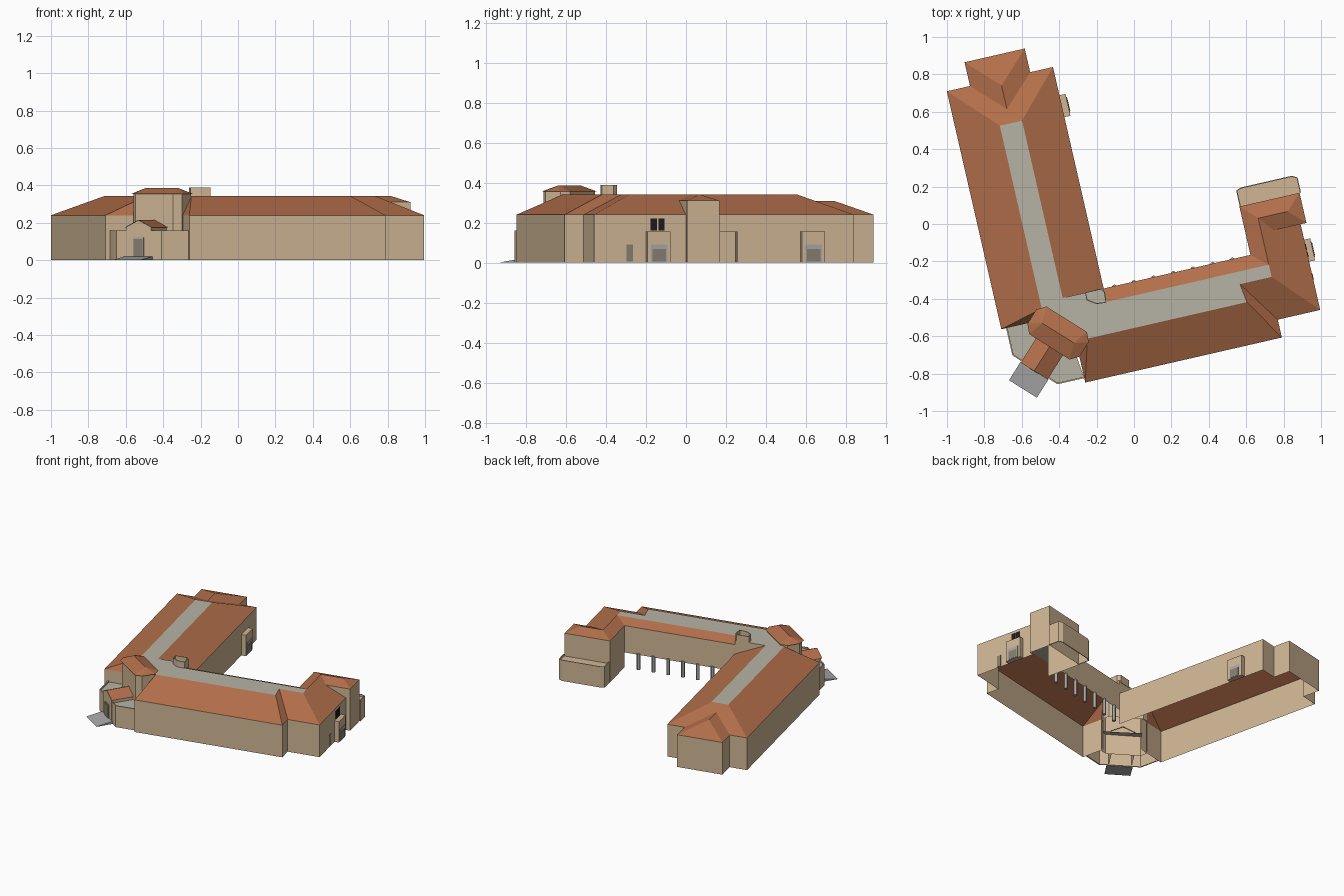
import bpy, bmesh
from math import radians
from mathutils import Matrix

if "Cube" in bpy.data.objects:
    bpy.data.objects.remove(bpy.data.objects["Cube"])

# the wings are turned 12.9 degrees; the entrance sits on their diagonal
WING = Matrix.Rotation(radians(12.9), 4, 'Z')
ENTRY = Matrix.Translation((-.406, -.583, 0)) @ Matrix.Rotation(radians(-32.1), 4, 'Z')
E, I, R = .24, .31, .342          # outer eave, inner eave, flat top heights


def material(name, rgb):
    m = bpy.data.materials.new(name)
    m.diffuse_color = (*rgb, 1)
    m.use_nodes = True
    m.node_tree.nodes["Principled BSDF"].inputs["Base Color"].default_value = m.diffuse_color
    return m


WALL = material("plaster", (.63, .47, .30))
TILE = material("terracotta", (.45, .16, .07))
FLAT = material("flat_roof", (.47, .45, .38))
STONE = material("stone", (.40, .39, .39))
DARK = material("dark_glass", (.012, .012, .014))
DOOR = material("door", (.25, .21, .16))


def mesh(name, faces, mat, frame=WING):
    bm = bmesh.new()
    for f in faces:
        bm.faces.new([bm.verts.new(p) for p in f])
    bmesh.ops.remove_doubles(bm, verts=bm.verts, dist=1e-4)
    bmesh.ops.recalc_face_normals(bm, faces=bm.faces)
    me = bpy.data.meshes.new(name)
    bm.to_mesh(me)
    bm.free()
    me.materials.append(mat)
    ob = bpy.data.objects.new(name, me)
    ob.matrix_world = frame
    bpy.context.collection.objects.link(ob)
    return ob


def walls(name, path, z0, z1, mat=WALL, frame=WING, closed=False, thick=0):
    ends = path[1:] + (path[:1] if closed else [])
    ob = mesh(name, [[(*a, z0), (*b, z0), (*b, z1), (*a, z1)]
                     for a, b in zip(path, ends)], mat, frame)
    if thick:
        s = ob.modifiers.new("thickness", 'SOLIDIFY')
        s.thickness, s.offset = thick, 0
    return ob


def slab(name, path, z, mat, frame=WING):
    return mesh(name, [[(*p, z) for p in path]], mat, frame)


def box(name, x0, x1, y0, y1, z0, z1, mat, frame=WING):
    c = [(x0, y0), (x1, y0), (x1, y1), (x0, y1)]
    faces = [[(*p, z) for p in c] for z in (z0, z1)]
    faces += [[(*c[i - 1], z0), (*c[i], z0), (*c[i], z1), (*c[i - 1], z1)] for i in range(4)]
    return mesh(name, faces, mat, frame)


# outer walls
walls("west_wing_walls", [(-.60, -.39), (-.817, -.39), (-.817, .915), (-.69, .915), (-.69, 1.045),
                          (-.36, 1.045), (-.36, .915), (-.235, .915), (-.235, -.3)], 0, E)
walls("south_wing_walls", [(-.443, -.60), (-.443, -.768), (.635, -.768), (.635, -.67),
                           (.868, -.67), (.868, -.2)], 0, E)
walls("end_block_walls", [(.9, -.2), (.9, -.035), (.57, -.035), (.57, -.3)], 0, I)
mesh("end_block_south_wall", [[(.868, -.2, 0), (.9, -.2, 0), (.9, -.2, I), (.72, -.2, I), (.868, -.2, E)]], WALL)

# courtyard wall carried on columns
walls("courtyard_wall", [(-.235, -.3), (.57, -.3)], .11, I)
mesh("courtyard_gables", [[(-.235, -.3, E), (-.235, -.3, R), (-.46, -.3, R)],
                          [(-.235, -.3, I), (-.235, -.3, R), (-.235, -.373, R)]], WALL)
for k in range(7):
    bpy.ops.mesh.primitive_cylinder_add(vertices=12, radius=.013, depth=.12,
                                        location=WING @ Matrix.Translation((.47 - .108 * k, -.305, .06)).translation)
    col = bpy.context.object
    col.name = "column"
    col.data.materials.append(STONE)
    bpy.ops.object.shade_smooth_by_angle()

# flat top shared by both wings
slab("flat_top", [(-.582, .672), (-.46, .672), (-.46, -.3), (-.235, -.3), (-.235, -.373), (.654, -.373),
                  (.654, -.44), (.48, -.44), (.495, -.542), (-.38, -.542), (-.582, -.33)], R, FLAT)

# tiled slopes
mesh("west_wing_roof", [
    [(-.817, .915, E), (-.817, -.39, E), (-.582, -.33, R), (-.582, .672, R)],
    [(-.817, .915, E), (-.235, .915, E), (-.46, .672, R), (-.582, .672, R)],
    [(-.235, .915, E), (-.235, -.3, E), (-.46, -.3, R), (-.46, .672, R)],
    [(-.817, -.39, E), (-.60, -.39, E), (-.582, -.33, R)]], TILE)
ridge = [(-.525, .75, .309), (-.525, .88, .309)]
mesh("north_bay_roof", [
    [(-.69, .915, E), (-.69, 1.045, E), ridge[1], ridge[0]],
    [(-.36, .915, E), (-.36, 1.045, E), ridge[1], ridge[0]],
    [(-.69, 1.045, E), (-.36, 1.045, E), ridge[1]]], TILE)
mesh("south_wing_roof", [
    [(-.443, -.768, E), (.635, -.768, E), (.495, -.542, R), (-.38, -.542, R)],
    [(-.443, -.768, E), (-.443, -.60, E), (-.38, -.542, R)],
    [(.635, -.768, E), (.635, -.67, E), (.48, -.44, R), (.495, -.542, R)],
    [(-.235, -.3, I), (.57, -.3, I), (.654, -.373, R), (-.235, -.373, R)]], TILE)
mesh("end_block_roof", [
    [(.635, -.67, E), (.868, -.67, E), (.654, -.44, R), (.48, -.44, R)],
    [(.868, -.67, E), (.868, -.118, E), (.654, -.118, R), (.654, -.44, R)],
    [(.57, -.3, I), (.57, -.035, I), (.654, -.118, R), (.654, -.373, R)],
    [(.72, -.2, I), (.9, -.2, I), (.815, -.118, R), (.654, -.118, R)],
    [(.9, -.2, I), (.9, -.035, I), (.815, -.118, R)],
    [(.57, -.035, I), (.9, -.035, I), (.815, -.118, R), (.654, -.118, R)]], TILE)

# low terrace on the north-east end
path = [(.575, -.035), (.575, .05), (.60, .06), (.88, .06), (.905, .045), (.905, -.035)]
walls("north_terrace_parapet", path, 0, .155, thick=.006)
slab("north_terrace_floor", path, .14, WALL)

# roof vent
path = [(-.335, -.30), (-.25, -.30), (-.235, -.32), (-.24, -.375), (-.29, -.37), (-.335, -.34)]
walls("roof_vent", path, .33, .388, closed=True, thick=.006)

# projecting door surrounds on the east-facing walls
for u, v in ((.868, -.345), (-.235, .70)):
    box("door_surround", u, u + .033, v - .06, v + .06, 0, .155, WALL)
    box("door_frame", u + .033, u + .036, v - .042, v + .042, 0, .09, STONE)
    box("door_panel", u + .036, u + .038, v - .034, v + .034, .005, .068, DOOR)
for v in (-.365, -.325):
    box("upper_window", .866, .871, v - .016, v + .016, .16, .22, DARK)
box("east_side_door", .866, .871, -.505, -.472, .005, .09, DOOR)

# entrance terrace in the outer corner
path = [(-.787, -.39), (-.787, -.538), (-.589, -.74), (-.443, -.74)]
walls("entrance_terrace_parapet", path, 0, .16, thick=.008)
slab("entrance_terrace_floor", path + [(-.46, -.60), (-.60, -.45), (-.64, -.39)], .15, FLAT)

# entrance tower with chamfered corners and a hipped roof
front = [(-.153, 0), (-.153, -.045), (-.118, -.078), (.118, -.078), (.153, -.045), (.153, 0)]
walls("entrance_tower_front", front, 0, .357, frame=ENTRY)
walls("entrance_tower_back", [(x, -y) for x, y in front], .2, .357, frame=ENTRY)
left, right = (-.10, 0, .387), (.10, 0, .387)
faces = []
for s in (1, -1):
    a, b, c, d = [(x * s, y, .355) for x, y in ((.165, .045), (.128, .087), (.128, -.087), (.165, -.045))]
    top = right if s > 0 else left
    faces += [[a, b, top], [c, d, top], [d, a, top]]
for y in (.087, -.087):
    faces.append([(-.128, y, .355), (.128, y, .355), right, left])
mesh("entrance_tower_roof", faces, TILE, ENTRY)

# gabled entrance porch
walls("porch_sides", [(-.078, -.07), (-.078, -.236), (.078, -.236), (.078, -.07)], 0, .177, frame=ENTRY)
mesh("porch_gable", [[(-.078, -.236, .177), (.078, -.236, .177), (0, -.236, .214)]], WALL, ENTRY)
mesh("porch_roof", [[(s * .085, -.24, .175), (0, -.24, .216), (0, -.07, .216), (s * .085, -.07, .175)]
                    for s in (-1, 1)], TILE, ENTRY)
box("porch_door_frame", -.034, .034, -.24, -.235, 0, .12, STONE, ENTRY)
box("porch_door", -.028, .028, -.242, -.238, .01, .113, DOOR, ENTRY)

# sloping entrance step
mesh("entrance_step", [
    [(-.088, -.236, .02), (.088, -.236, .02), (.088, -.353, .002), (-.088, -.353, .002)],
    [(-.088, -.236, 0), (.088, -.236, 0), (.088, -.353, 0), (-.088, -.353, 0)],
    [(-.088, -.236, .02), (-.088, -.236, 0), (-.088, -.353, 0), (-.088, -.353, .002)],
    [(.088, -.236, .02), (.088, -.236, 0), (.088, -.353, 0), (.088, -.353, .002)]], STONE, ENTRY)
